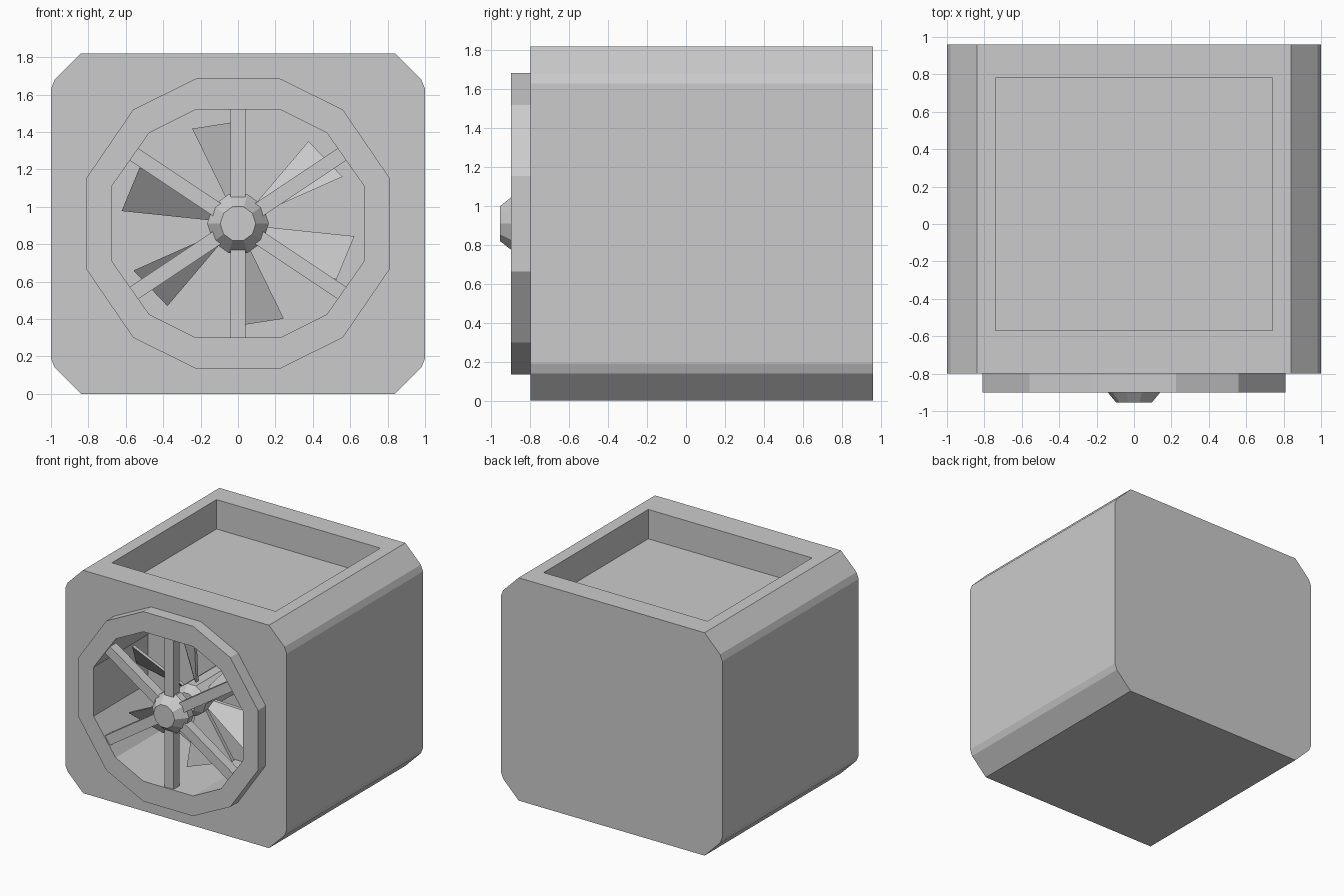
import bpy, bmesh
from math import sin, cos, radians, pi, atan2

if "Cube" in bpy.data.objects:
    bpy.data.objects.remove(bpy.data.objects["Cube"])

CZ = 0.91  # height of the fan axis


def loft(name, loops):
    """Bridge equal-sized vertex loops and cap both ends."""
    bm = bmesh.new()
    rings = [[bm.verts.new(p) for p in loop] for loop in loops]
    n = len(rings[0])
    for a, b in zip(rings, rings[1:]):
        for i in range(n):
            j = (i + 1) % n
            bm.faces.new((a[i], a[j], b[j], b[i]))
    bm.faces.new(rings[0])
    bm.faces.new(rings[-1])
    bmesh.ops.recalc_face_normals(bm, faces=bm.faces)
    me = bpy.data.meshes.new(name)
    bm.to_mesh(me)
    bm.free()
    ob = bpy.data.objects.new(name, me)
    bpy.context.collection.objects.link(ob)
    return ob


def prism(name, pts, y0, y1):
    return loft(name, [[(x, y, z) for x, z in pts] for y in (y0, y1)])


def four_way(quarter):
    """Mirror a quarter outline (top to right) around the fan axis."""
    q = [(x, z) for x, z in quarter]
    pts = q + [(x, -z) for x, z in reversed(q)]
    pts += [(-x, -z) for x, z in q] + [(-x, z) for x, z in reversed(q)]
    return [(x, z + CZ) for x, z in pts]


def cut(ob, cutter):
    m = ob.modifiers.new("cut", 'BOOLEAN')
    m.operation = 'DIFFERENCE'
    m.solver = 'EXACT'
    m.object = cutter
    cutter.hide_render = True
    cutter.hide_viewport = False
    cutter.display_type = 'WIRE'


def circle(r, y, n=10):
    return [(r * cos(2 * pi * i / n), y, CZ + r * sin(2 * pi * i / n)) for i in range(n)]


# Housing with chamfered long edges
body = prism("housing", four_way([(0.84, 0.91), (0.98, 0.77), (1.0, 0.72)]), -0.80, 0.96)

# Raised twelve-sided rim around the opening
rim = prism("front_rim", four_way([(0.225, 0.775), (0.56, 0.61), (0.81, 0.245)]), -0.90, -0.78)

# Fan tunnel and top recess
tunnel = prism("tunnel_cutter", four_way([(0.225, 0.61), (0.475, 0.485), (0.675, 0.20)]), -1.1, -0.20)
recess = loft("recess_cutter", [[(-0.74, -0.57, z), (0.74, -0.57, z), (0.74, 0.78, z), (-0.74, 0.78, z)]
                                for z in (1.58, 2.1)])
cut(body, tunnel)
cut(body, recess)
cut(rim, tunnel)

# Guard spokes
for i, (tx, tz) in enumerate([(0, 0.62), (0.57, 0.38), (0.57, -0.38),
                              (0, -0.62), (-0.57, -0.38), (-0.57, 0.38)]):
    a = atan2(tz, tx)
    px, pz = -sin(a) * 0.04, cos(a) * 0.04
    sx, sz = cos(a) * 0.1, sin(a) * 0.1
    prism(f"guard_spoke_{i + 1}", [(x, z + CZ) for x, z in
          [(sx + px, sz + pz), (tx + px, tz + pz), (tx - px, tz - pz), (sx - px, sz - pz)]],
          -0.89, -0.81)

# Guard hub and fan hub
loft("guard_hub", [circle(0.095, -0.955), circle(0.165, -0.87), circle(0.165, -0.81), circle(0.10, -0.77)])
loft("fan_hub", [circle(0.08, -0.66), circle(0.13, -0.60), circle(0.13, -0.19)])

# Tilted fan blades
for i in range(6):
    loops = []
    for t in (-0.015, 0.015):
        loop = []
        for r, da, y in [(0.12, -12, -0.53), (0.627, -13, -0.60), (0.627, 13, -0.41), (0.12, 12, -0.48)]:
            a = radians(-20 + 60 * i + da)
            loop.append((r * cos(a), y + t, CZ + 0.88 * r * sin(a)))
        loops.append(loop)
    loft(f"fan_blade_{i + 1}", loops)
